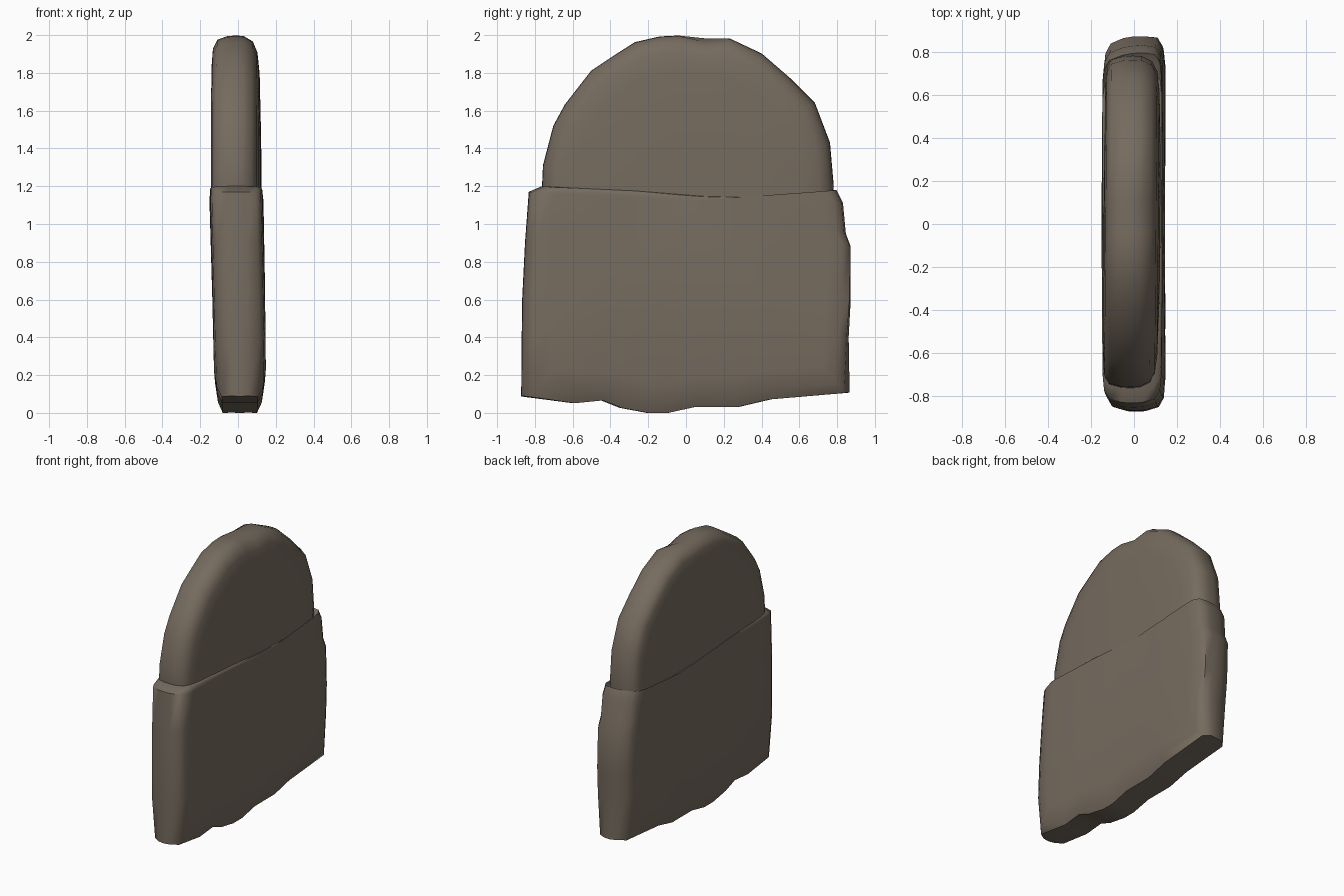
import bpy, bmesh, math

if "Cube" in bpy.data.objects:
    bpy.data.objects.remove(bpy.data.objects["Cube"], do_unlink=True)

COLOUR = (0.18, 0.147, 0.113, 1)
wool = bpy.data.materials.new("brown_grey_wool")
wool.use_nodes = True
wool.diffuse_color = COLOUR
shader = wool.node_tree.nodes["Principled BSDF"]
shader.inputs["Base Color"].default_value = COLOUR
shader.inputs["Roughness"].default_value = 0.9

# Half cross-sections: (share of half thickness, outline scale)
FIRM = [(0.98, 0.45), (0.96, 0.84), (0.91, 0.93), (0.74, 0.98), (0.33, 1.0)]
SOFT = [(0.98, 0.45), (0.92, 0.8), (0.84, 0.91), (0.66, 0.97), (0.3, 1.0)]


def pillow(name, outline, centre_z, half_thickness, left_half, adjust):
    """Loft the (y, z) outline through the layers and close both faces."""
    layers = [(-t, s) for t, s in FIRM] + [(0, 1.003)] + [(t, s) for t, s in reversed(left_half)]
    bm = bmesh.new()

    def vert(t, s, y, z):
        return bm.verts.new(adjust(t * half_thickness, y * s, centre_z + (z - centre_z) * s))

    rings = [[vert(t, s, y, z) for y, z in outline] for t, s in layers]
    count = len(outline)
    for a, b in zip(rings, rings[1:]):
        for i in range(count):
            j = (i + 1) % count
            bm.faces.new((a[i], a[j], b[j], b[i]))
    for ring, side in ((rings[0], -1), (rings[-1], 1)):
        middle = vert(side, 0, 0, centre_z)
        for i in range(count):
            bm.faces.new((ring[i], ring[(i + 1) % count], middle))
    bmesh.ops.recalc_face_normals(bm, faces=bm.faces)
    mesh = bpy.data.meshes.new(name)
    bm.to_mesh(mesh)
    bm.free()
    mesh.materials.append(wool)
    obj = bpy.data.objects.new(name, mesh)
    bpy.context.collection.objects.link(obj)
    bpy.ops.object.select_all(action='DESELECT')
    obj.select_set(True)
    bpy.context.view_layer.objects.active = obj
    bpy.ops.object.shade_smooth_by_angle(angle=math.radians(50))
    return obj


# Domed crown, softer on its left face, with a slight gather at the top
def crown_shape(x, y, z):
    if x > 0.03 and z > 1.85 and abs(y - 0.1) < 0.08:
        z -= 0.015
    return x - 0.01 + 0.008 * y, y, z


crown_outline = [
    (-0.75, 1.05), (-0.76, 1.2), (-0.755, 1.31), (-0.7, 1.52), (-0.64, 1.63),
    (-0.5, 1.81), (-0.38, 1.89), (-0.27, 1.96), (-0.14, 1.99), (-0.04, 1.995),
    (0.1, 1.98), (0.23, 1.98), (0.4, 1.9), (0.55, 1.77), (0.68, 1.64),
    (0.76, 1.43), (0.78, 1.2), (0.77, 1.05)]
pillow("crown", crown_outline, 1.05, 0.134, SOFT, crown_shape)


# Folded cuff: leaning, thinner at the hem, back edge swung to the left side,
# with a full hem whose lower corners are drawn in on both faces
def cuff_shape(x, y, z):
    lean = 0.01 - 0.02 * min(1, max(0, (z - 0.35) / 0.85))
    thin = 1 - 0.16 * max(0, 0.25 - z) / 0.25
    if y > 0.6:
        y = min(0.872, y + 0.13 * x)
    if abs(x) > 0.1 and z < 0.3:
        z -= 0.025
        if abs(y) > 0.7:
            y *= 0.975
    return x * thin + lean, y, z


cuff_outline = [
    (-0.87, 0.09), (-0.868, 0.35), (-0.865, 0.6), (-0.85, 0.9), (-0.83, 1.17),
    (-0.76, 1.2), (-0.3, 1.18), (0.1, 1.15), (0.45, 1.14), (0.7, 1.12),
    (0.79, 1.18), (0.825, 1.11), (0.84, 0.95), (0.87, 0.88), (0.87, 0.6),
    (0.855, 0.4), (0.86, 0.11), (0.45, 0.075), (0.28, 0.035), (0.05, 0.035),
    (-0.1, 0.002), (-0.2, 0.002), (-0.35, 0.03), (-0.45, 0.07), (-0.6, 0.055)]
pillow("cuff", cuff_outline, 1.12, 0.143, FIRM, cuff_shape)
